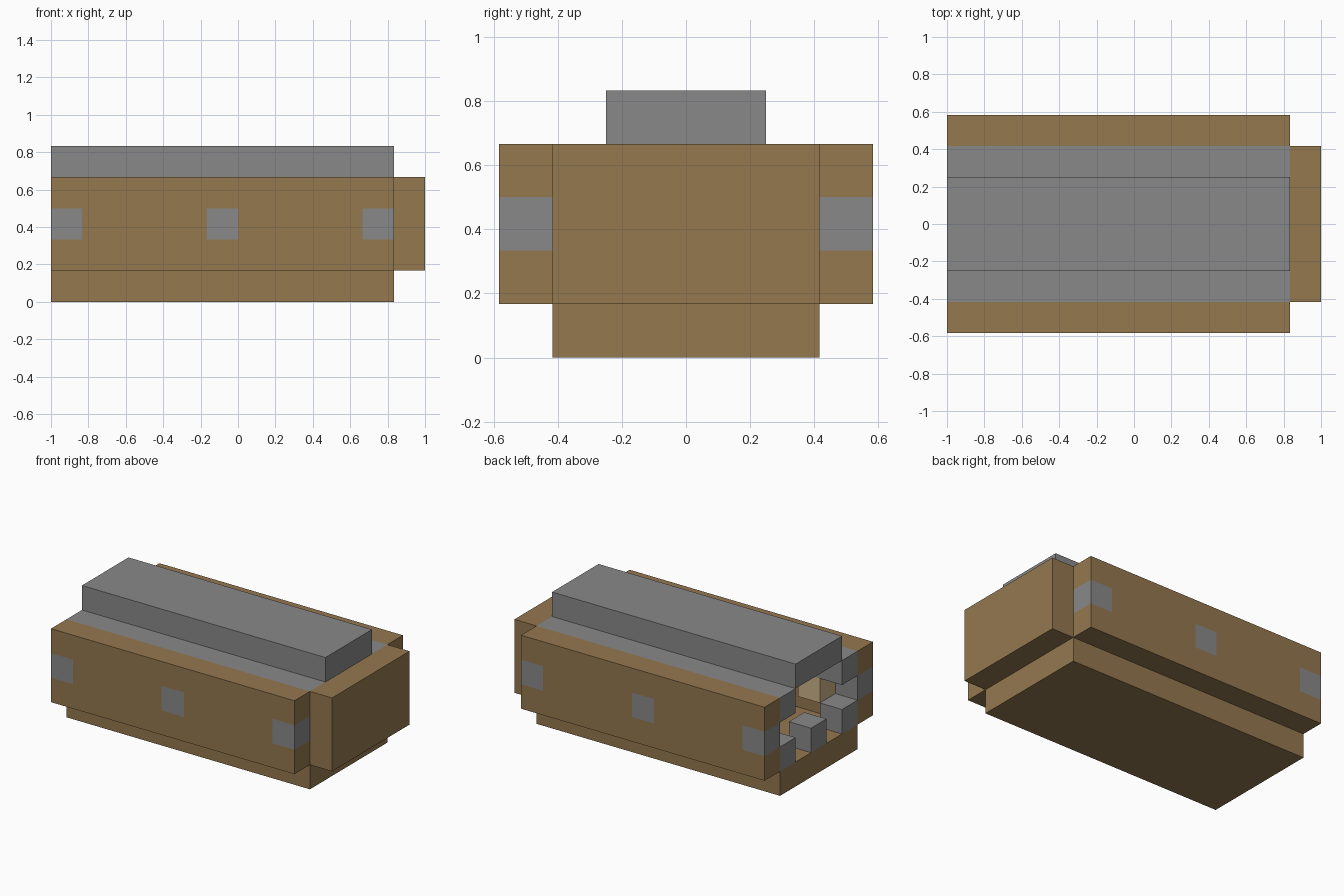
import bpy
import bmesh
from mathutils import Vector

cube = bpy.data.objects.get("Cube")
if cube:
    bpy.data.objects.remove(cube, do_unlink=True)

U = 1 / 6                      # one block
X0, X1 = -1, 5 * U             # open end and closed end of the hall
SUPPORTS = [X0, -U, X1 - U]    # where each support ring starts along x


def material(name, rgb):
    mat = bpy.data.materials.new(name)
    mat.use_nodes = True
    color = (*rgb, 1)
    mat.diffuse_color = color
    mat.node_tree.nodes["Principled BSDF"].inputs["Base Color"].default_value = color
    return mat


BROWN = material("earth brown", (0.296, 0.188, 0.078))
GREY = material("stone grey", (0.25, 0.25, 0.25))
TAN = material("light tan", (0.60, 0.45, 0.25))


def box(name, lo, hi, *mats, cuts=(), rule=None):
    """Box between two corners, optionally sliced and coloured by a face rule."""
    lo, hi = Vector(lo), Vector(hi)
    bm = bmesh.new()
    bmesh.ops.create_cube(bm, size=1)
    for v in bm.verts:
        v.co = (lo + hi) / 2 + v.co * (hi - lo)
    for axis, place in cuts:
        point, normal = Vector(), Vector()
        point[axis], normal[axis] = place, 1
        bmesh.ops.bisect_plane(bm, geom=bm.verts[:] + bm.edges[:] + bm.faces[:],
                               plane_co=point, plane_no=normal)
    if rule:
        for f in bm.faces:
            f.material_index = int(rule(f.calc_center_median()))
    mesh = bpy.data.meshes.new(name)
    bm.to_mesh(mesh)
    bm.free()
    for m in mats:
        mesh.materials.append(m)
    obj = bpy.data.objects.new(name, mesh)
    bpy.context.collection.objects.link(obj)
    return obj


def in_support(c):
    """True where a stone block shows in a wall."""
    return 2 * U < c.z < 3 * U and any(s - 0.01 < c.x < s + U + 0.01 for s in SUPPORTS)


# Floor, closed end and raised roof
box("floor", (X0, -2.5 * U, 0), (X1, 2.5 * U, U), BROWN)
box("end_wall", (X1, -2.5 * U, U), (1, 2.5 * U, 4 * U), BROWN)
box("roof", (X0, -1.5 * U, 4 * U), (X1, 1.5 * U, 5 * U), GREY)

# Side walls with stone blocks set through them
wall_cuts = [(2, 2 * U), (2, 3 * U)]
for s in SUPPORTS:
    wall_cuts += [(0, p) for p in (s, s + U) if X0 < p < X1 - 0.01]

for side, label in ((1, "back"), (-1, "front")):
    inner, outer = sorted((side * 2.5 * U, side * 3.5 * U))
    box(label + "_wall", (X0, inner, U), (X1, outer, 4 * U), BROWN, GREY,
        cuts=wall_cuts, rule=in_support)

    # Roof edge beam and wall lamp
    near, far = sorted((side * 1.5 * U, side * 2.5 * U))
    box(label + "_roof_beam", (X0, near, 3 * U), (X1, far, 4 * U), GREY)
    box(label + "_lamp", (X0 + U, near, 2 * U), (X0 + 2 * U, far, 3 * U), TAN)

# Foot blocks of each support ring
for n, s in enumerate(SUPPORTS, 1):
    for label, y in (("front", -2), ("middle", 0), ("back", 2)):
        box(f"{label}_foot_block_{n}", (s, (y - 0.5) * U, U),
            (s + U, (y + 0.5) * U, 2 * U), GREY)
